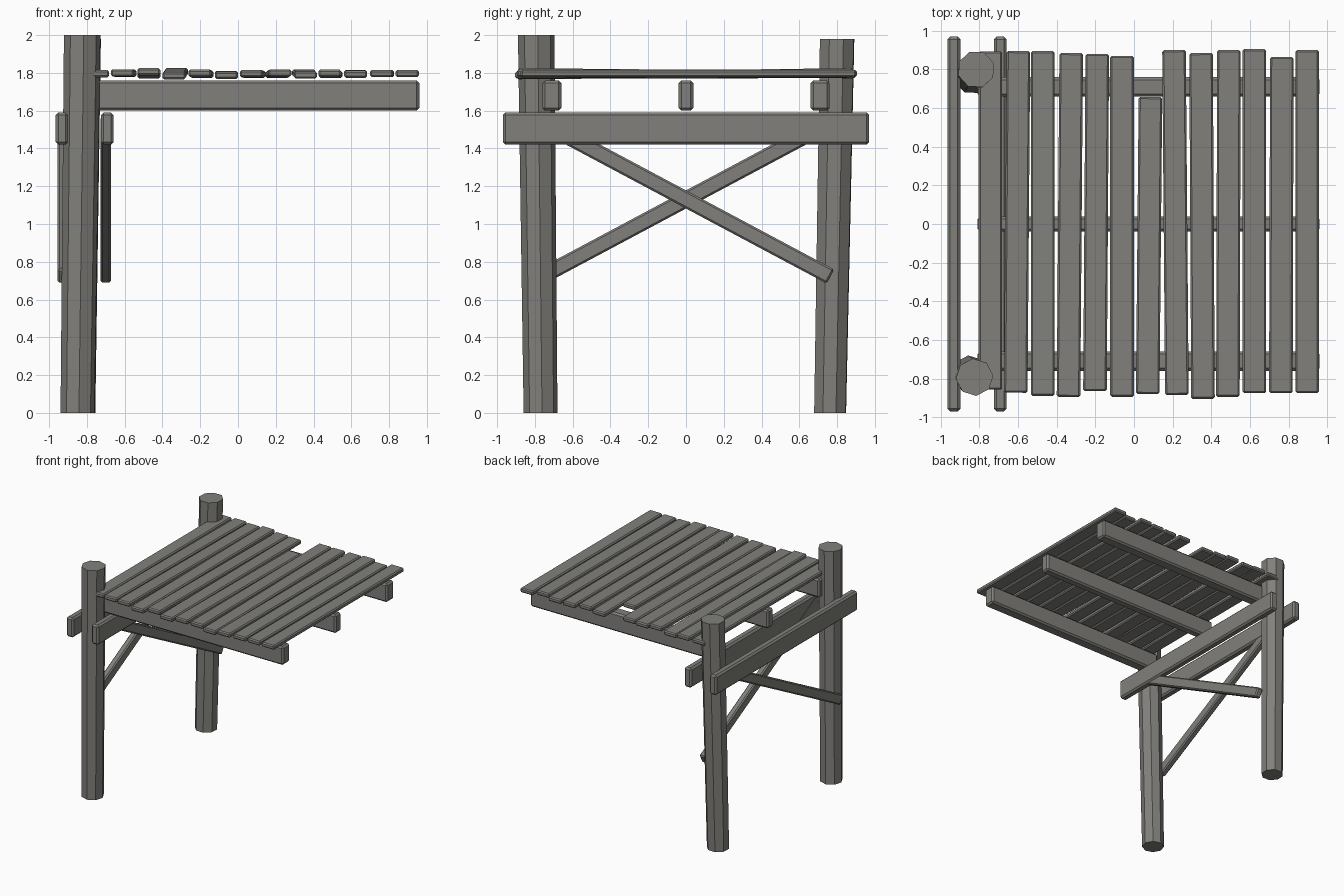
import bpy, bmesh, math
from mathutils import Vector, Matrix

if "Cube" in bpy.data.objects:
    bpy.data.objects.remove(bpy.data.objects["Cube"])

wood = bpy.data.materials.new("weathered_grey_wood")
wood.diffuse_color = (0.22, 0.216, 0.2, 1)
wood.use_nodes = True
wood.node_tree.nodes["Principled BSDF"].inputs["Base Color"].default_value = wood.diffuse_color


def finish(bm, name):
    me = bpy.data.meshes.new(name)
    bm.to_mesh(me)
    bm.free()
    me.materials.append(wood)
    ob = bpy.data.objects.new(name, me)
    bpy.context.collection.objects.link(ob)
    return ob


def timber(name, a, b, width, height, bevel):
    """Chamfered board from a to b; width is horizontal, height is upright."""
    a, b = Vector(a), Vector(b)
    along = (b - a).normalized()
    side = Vector((0, 0, 1)).cross(along).normalized()
    up = along.cross(side)
    rot = Matrix((along, side, up)).transposed().to_4x4()
    bm = bmesh.new()
    bmesh.ops.create_cube(bm, size=1)
    bmesh.ops.scale(bm, vec=((b - a).length, width, height), verts=bm.verts)
    bmesh.ops.bevel(bm, geom=bm.edges[:], offset=bevel, segments=1, affect='EDGES')
    bmesh.ops.transform(bm, matrix=Matrix.Translation((a + b) / 2) @ rot, verts=bm.verts)
    return finish(bm, name)


def post(name, foot, head, height, turn):
    """Eight-sided leaning log with level ends."""
    bm = bmesh.new()
    bmesh.ops.create_cone(bm, cap_ends=True, segments=8, radius1=0.09, radius2=0.097,
                          depth=height, matrix=Matrix.Rotation(turn, 4, 'Z'))
    for v in bm.verts:
        c = head if v.co.z > 0 else foot
        v.co += Vector((c[0], c[1], height / 2))
    return finish(bm, name)


# Leaning posts
post("front_post", (-0.85, -0.77), (-0.825, -0.793), 2.0, math.radians(5))
post("back_post", (-0.84, 0.763), (-0.817, 0.8), 1.98, math.radians(20))

# Paired cross beams either side of the posts
for name, x in (("outer_beam", -0.932), ("inner_beam", -0.692)):
    timber(name, (x, -0.97, 1.505), (x, 0.97, 1.505), 0.066, 0.17, 0.014)

# Joists carrying the deck
for name, y, w in (("front_joist", -0.71, 0.1), ("middle_joist", 0, 0.078), ("back_joist", 0.71, 0.1)):
    timber(name, (-0.81, y, 1.68), (0.96, y, 1.68), w, 0.16, 0.014)

# Diagonal braces, one on each side of the posts
timber("inner_brace", (-0.70, -0.76, 1.535), (-0.70, 0.765, 0.722), 0.055, 0.085, 0.01)
timber("outer_brace", (-0.928, 0.76, 1.535), (-0.928, -0.765, 0.722), 0.055, 0.085, 0.01)

# Deck planks: front x, front y, front z, back x, back y, back z
planks = [
    (-0.743, -0.857, 1.795, -0.743, 0.893, 1.795),
    (-0.612, -0.873, 1.800, -0.598, 0.895, 1.798),
    (-0.472, -0.890, 1.806, -0.472, 0.895, 1.790),
    (-0.339, -0.895, 1.785, -0.325, 0.885, 1.806),
    (-0.202, -0.865, 1.798, -0.190, 0.880, 1.792),
    (-0.062, -0.895, 1.787, -0.062, 0.870, 1.792),
    (0.071, -0.880, 1.796, 0.085, 0.657, 1.792),
    (0.222, -0.885, 1.800, 0.207, 0.900, 1.792),
    (0.357, -0.905, 1.789, 0.347, 0.885, 1.800),
    (0.486, -0.895, 1.798, 0.491, 0.900, 1.792),
    (0.623, -0.875, 1.793, 0.623, 0.905, 1.796),
    (0.760, -0.875, 1.796, 0.765, 0.865, 1.796),
    (0.896, -0.875, 1.796, 0.896, 0.900, 1.796),
]
for i, p in enumerate(planks):
    timber(f"deck_plank_{i + 1}", p[:3], p[3:], 0.122, 0.038, 0.009)
